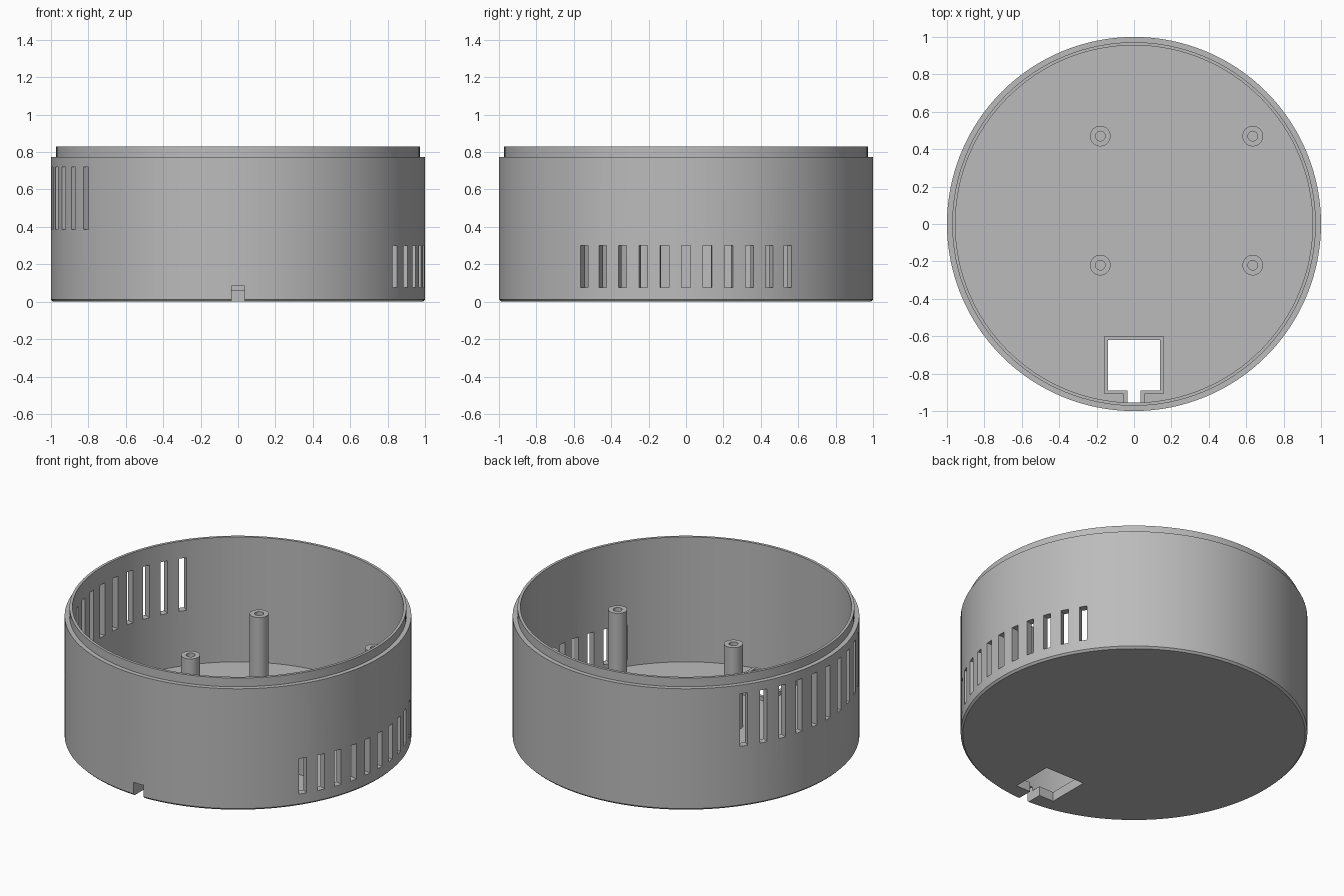
import bpy, bmesh
from math import sin, cos, pi, radians
from mathutils import Matrix, Vector

if "Cube" in bpy.data.objects:
    bpy.data.objects.remove(bpy.data.objects["Cube"])

grey = bpy.data.materials.new("plain grey")
grey.use_nodes = True
COLOR = (0.5, 0.5, 0.5, 1)
grey.diffuse_color = COLOR
grey.node_tree.nodes["Principled BSDF"].inputs["Base Color"].default_value = COLOR


def finish(bm, name):
    bmesh.ops.remove_doubles(bm, verts=bm.verts, dist=1e-5)
    bmesh.ops.recalc_face_normals(bm, faces=bm.faces)
    mesh = bpy.data.meshes.new(name)
    bm.to_mesh(mesh)
    bm.free()
    mesh.materials.append(grey)
    obj = bpy.data.objects.new(name, mesh)
    bpy.context.collection.objects.link(obj)
    return obj


def activate(obj):
    bpy.ops.object.select_all(action='DESELECT')
    obj.select_set(True)
    bpy.context.view_layer.objects.active = obj


def smooth(obj):
    activate(obj)
    bpy.ops.object.shade_smooth_by_angle(angle=radians(25))


def lathe(name, profile, steps, closed=False, at=(0, 0, 0)):
    """Spin an (r, z) profile around the z axis."""
    bm = bmesh.new()
    verts = [bm.verts.new((r, 0, z)) for r, z in profile]
    edges = [bm.edges.new(pair) for pair in zip(verts, verts[1:])]
    if closed:
        edges.append(bm.edges.new((verts[-1], verts[0])))
    bmesh.ops.spin(bm, geom=verts + edges, cent=(0, 0, 0), axis=(0, 0, 1),
                   angle=2 * pi, steps=steps, use_merge=True)
    bmesh.ops.translate(bm, verts=bm.verts, vec=at)
    return finish(bm, name)


def prism(name, outline, z0, z1):
    """Extrude an (x, y) outline upwards."""
    bm = bmesh.new()
    face = bm.faces.new([bm.verts.new((x, y, z0)) for x, y in outline])
    geom = bmesh.ops.extrude_face_region(bm, geom=[face])["geom"]
    top = [v for v in geom if isinstance(v, bmesh.types.BMVert)]
    bmesh.ops.translate(bm, verts=top, vec=(0, 0, z1 - z0))
    return finish(bm, name)


def mirrored(half):
    return half + [(-x, y) for x, y in reversed(half)]


def vent_cutter(name, centre, step, z0, z1, count=11, width=0.046):
    """Row of radial slots fanned around a centre angle in degrees."""
    bm = bmesh.new()
    for i in range(count):
        angle = radians(centre + (i - count // 2) * step)
        place = (Matrix.Rotation(angle, 4, 'Z')
                 @ Matrix.Translation((1, 0, (z0 + z1) / 2))
                 @ Matrix.Diagonal((0.3, width, z1 - z0, 1)))
        bmesh.ops.create_cube(bm, size=1, matrix=place)
    return finish(bm, name)


def cut(obj, cutter):
    activate(obj)
    mod = obj.modifiers.new("cut", 'BOOLEAN')
    mod.operation = 'DIFFERENCE'
    mod.solver = 'EXACT'
    mod.object = cutter
    cutter.hide_render = True
    bpy.ops.object.modifier_apply(modifier=mod.name)
    bpy.data.objects.remove(cutter)


FLOOR = 0.035

# Round shell with chamfered foot, stepped lip and solid floor
shell = lathe("round_shell", [
    (0, 0), (0.988, 0), (1, 0.012), (1, 0.775), (0.972, 0.775),
    (0.972, 0.83), (0.955, 0.83), (0.955, FLOOR), (0, FLOOR)], 128)

# Vents: low row on the left side, tall row on the right side
cut(shell, vent_cutter("low_vent_cutter", 0, 6.6, 0.075, 0.30))
cut(shell, vent_cutter("high_vent_cutter", 180, 7.1, 0.385, 0.72))

# Square port in the floor with a cable notch through the front wall
inner = [(0.035, -0.89), (0.138, -0.89), (0.138, -0.62)]
cut(shell, prism("port_cutter", mirrored([(0.035, -1.1)] + inner), -0.1, 0.085))
smooth(shell)

# Low collar around the port and notch
outer = [(0.158, -0.60), (0.158, -0.91), (0.055, -0.91), (0.055, -0.96)]
half = [(0.035, -0.96)] + inner
left_inner = [(-x, y) for x, y in half]
left_outer = [(-x, y) for x, y in reversed(outer)]
prism("port_collar", left_inner + half[::-1] + outer[::-1] + left_outer[::-1],
      FLOOR - 0.005, 0.06)

# Four hollow mounting posts
for side, x in (("right", -0.18), ("left", 0.635)):
    for end, y in (("front", -0.22), ("back", 0.47)):
        post = lathe(f"{end}_{side}_post", [
            (0.055, FLOOR - 0.01), (0.055, 0.56), (0.026, 0.56),
            (0.026, FLOOR - 0.01)], 32, closed=True, at=(x, y, 0))
        smooth(post)
